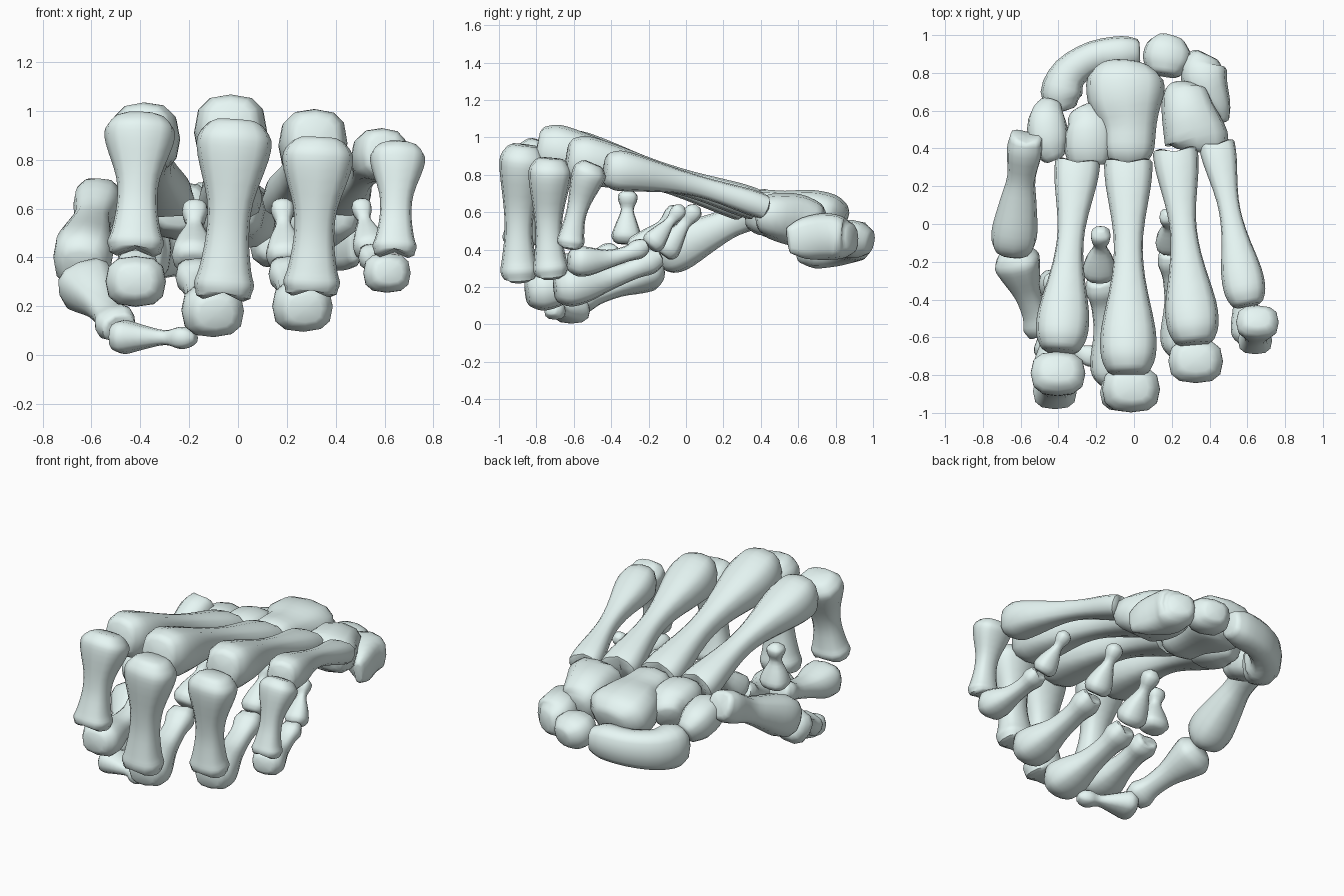
import bpy, bmesh
from math import cos, sin, tau, copysign
from mathutils import Vector

SIDES, STEPS = 12, 3

# Pale bone colour
pale = bpy.data.materials.new("pale_bone")
pale.diffuse_color = (.80, .93, .91, 1)


def catmull(a, b, c, d, t):
    return [0.5 * (2*q + (r-p)*t + (2*p-5*q+4*r-s)*t*t + (3*q-p-3*r+s)*t**3)
            for p, q, r, s in zip(a, b, c, d)]


def loft(name, stations, wide=(1, 0, 0), notch=(0, 0), square=0.75, bulge=0.15):
    """Loft rounded rings through stations (x, y, z, half width, half depth)."""
    s = [stations[0]] + list(stations) + [stations[-1]]
    rings = [catmull(*s[i:i+4], k / STEPS)
             for i in range(len(stations) - 1) for k in range(STEPS)]
    rings.append(list(stations[-1]))
    pts = [Vector(r[:3]) for r in rings]
    wide = Vector(wide)
    last = len(rings) - 1
    bm = bmesh.new()

    def ring(i, scale=1.0, push=0.0, dip=0.0):
        axis = (pts[min(i+1, last)] - pts[max(i-1, 0)]).normalized()
        w = (wide - axis * wide.dot(axis)).normalized()
        d = axis.cross(w)
        out = []
        for k in range(SIDES):
            c, n = cos(tau*k/SIDES), sin(tau*k/SIDES)
            u = copysign(abs(c)**square, c) * scale
            v = copysign(abs(n)**square, n) * scale
            p = pts[i] + w*u*rings[i][3] + d*v*rings[i][4]
            out.append(bm.verts.new(p + axis*(push + dip*(abs(u) - 0.5))))
        centre = bm.verts.new(pts[i] + axis*(push*1.15 - dip*0.5))
        return out, centre

    def cap_size(i):
        return bulge * min(rings[i][3], rings[i][4])

    loops = [ring(0, 0.75, -cap_size(0), -notch[0])]
    loops += [ring(i, dip={0: -notch[0], last: notch[1]}.get(i, 0) * .5)
              for i in range(last + 1)]
    loops.append(ring(last, 0.75, cap_size(last), notch[1]))
    for (a, _), (b, _) in zip(loops, loops[1:]):
        for k in range(SIDES):
            j = (k + 1) % SIDES
            bm.faces.new((a[k], a[j], b[j], b[k]))
    for lp, c in (loops[0], loops[-1]):
        for k in range(SIDES):
            bm.faces.new((lp[k], lp[(k+1) % SIDES], c))
    for _, c in loops[1:-1]:
        bm.verts.remove(c)
    bmesh.ops.recalc_face_normals(bm, faces=bm.faces)
    me = bpy.data.meshes.new(name)
    bm.to_mesh(me)
    bm.free()
    me.materials.append(pale)
    ob = bpy.data.objects.new(name, me)
    bpy.context.collection.objects.link(ob)
    bpy.ops.object.select_all(action='DESELECT')
    ob.select_set(True)
    bpy.context.view_layer.objects.active = ob
    bpy.ops.object.shade_smooth_by_angle(angle=0.9)


def bone(name, p0, p1, profile, size=1.0, bow=0.0, wide=(1, 0, 0), notch=(0, 0)):
    """Straight or bowed bone; profile rows are (t, half width, half depth)."""
    p0, p1 = Vector(p0), Vector(p1)
    dorsal = (p1 - p0).cross(Vector(wide)).normalized()
    st = []
    for t, w, d in profile:
        p = p0.lerp(p1, t) + dorsal * bow * 4 * t * (1 - t)
        st.append((*p, w*size, d*size))
    loft(name, st, wide, (notch[0]*size, notch[1]*size))


METACARPAL = [(0, .12, .085), (.1, .112, .085), (.35, .073, .07), (.55, .083, .08),
              (.8, .135, .12), (.93, .135, .135), (1, .105, .11)]
PROXIMAL = [(0, .105, .085), (.08, .142, .115), (.2, .137, .11), (.45, .09, .08),
            (.65, .083, .07), (.85, .10, .085), (.94, .116, .095), (1, .105, .085)]
MIDDLE = [(0, .09, .075), (.1, .125, .105), (.25, .12, .10), (.5, .08, .065),
          (.75, .07, .055), (.9, .085, .07), (1, .07, .055)]
DISTAL = [(0, .07, .065), (.12, .088, .08), (.35, .07, .06), (.62, .034, .034),
          (.8, .05, .05), (.92, .05, .05), (1, .025, .025)]

# Fingers: joints of metacarpal, proximal, middle and distal bones, with sizes
fingers = {
    "index": [(-.30, .31, .64), (-.39, -.66, .915), (-.40, -.77, .965), (-.42, -.89, .43),
              (-.42, -.87, .305), (-.41, -.37, .385), (-.415, -.32, .44), (-.43, -.31, .715),
              1.0, 1.0, .97, 1.0],
    "middle": [(-.03, .31, .64), (-.03, -.78, .94), (-.01, -.865, .945), (-.06, -.89, .25),
               (-.09, -.84, .17), (-.18, -.30, .35), (-.185, -.27, .38), (-.175, -.03, .62),
               1.07, 1.06, 1.0, 1.0],
    "ring": [(.22, .37, .64), (.32, -.62, .885), (.33, -.72, .875), (.30, -.72, .265),
             (.275, -.69, .19), (.20, -.15, .36), (.195, -.12, .38), (.18, .06, .63),
             1.0, 1.0, .97, .9],
    "little": [(.44, .41, .63), (.60, -.42, .83), (.655, -.50, .85), (.64, -.62, .42),
               (.62, -.62, .34), (.55, -.22, .42), (.545, -.19, .42), (.50, -.02, .63),
               .8, .78, .76, .78],
}
for f, (a, b, c, d, e, g, h, i, s1, s2, s3, s4) in fingers.items():
    bone(f + "_metacarpal", a, b, METACARPAL, s1, .025, notch=(.06, 0))
    bone(f + "_proximal_phalanx", c, d, PROXIMAL, s2, .015, notch=(0, .045))
    bone(f + "_middle_phalanx", e, g, MIDDLE, s3, .03, notch=(0, .03))
    bone(f + "_distal_phalanx", h, i, DISTAL, s4)

# Thumb
bone("thumb_metacarpal", (-.57, .46, .65), (-.645, -.14, .365),
     [(0, .085, .085), (.12, .095, .10), (.35, .075, .08), (.55, .095, .095),
      (.8, .12, .125), (.93, .115, .12), (1, .09, .09)], notch=(.03, 0))
bone("thumb_proximal_phalanx", (-.635, -.155, .31), (-.49, -.58, .115),
     [(0, .09, .08), (.1, .12, .105), (.25, .105, .095), (.5, .07, .065),
      (.75, .065, .055), (.9, .085, .065), (1, .07, .05)], wide=(1, 0, .3), notch=(0, .03))
bone("thumb_distal_phalanx", (-.50, -.60, .075), (-.175, -.72, .07),
     [(0, .085, .055), (.12, .105, .07), (.35, .075, .05), (.62, .04, .03),
      (.8, .055, .045), (.92, .05, .04), (1, .03, .02)], wide=(0, 1, 0))

# Wrist bones
loft("capitate", [(-.03, .33, .60, .10, .09), (-.03, .39, .60, .135, .12),
                  (-.03, .52, .59, .15, .125), (-.045, .66, .58, .20, .14),
                  (-.045, .77, .56, .20, .135), (-.04, .83, .54, .13, .10)])
loft("scaphoid_lunate", [(-.37, .61, .43, .10, .07), (-.385, .69, .43, .13, .11),
                         (-.34, .80, .43, .12, .095), (-.21, .885, .44, .11, .085),
                         (-.06, .905, .45, .105, .09), (.02, .91, .45, .08, .07)],
     wide=(0, 0, 1))
loft("trapezoid", [(-.24, .33, .60, .11, .09), (-.24, .40, .60, .13, .11),
                   (-.24, .51, .58, .125, .115), (-.28, .59, .55, .08, .08)])
loft("trapezium", [(-.42, .35, .57, .06, .07), (-.45, .43, .57, .105, .10),
                   (-.46, .55, .54, .10, .105), (-.44, .63, .50, .06, .07)])
loft("hamate", [(.33, .40, .58, .15, .09), (.33, .45, .58, .17, .12),
                (.29, .58, .56, .145, .14), (.27, .69, .53, .12, .12),
                (.27, .73, .52, .08, .08)])
loft("triquetrum", [(.48, .55, .45, .025, .07), (.45, .63, .46, .065, .11),
                    (.38, .75, .47, .12, .125), (.37, .84, .46, .115, .11),
                    (.385, .885, .46, .08, .075)])
loft("pisiform", [(.16, .80, .47, .09, .08), (.17, .86, .46, .125, .10),
                  (.185, .93, .45, .12, .095), (.20, .98, .44, .075, .065)])
